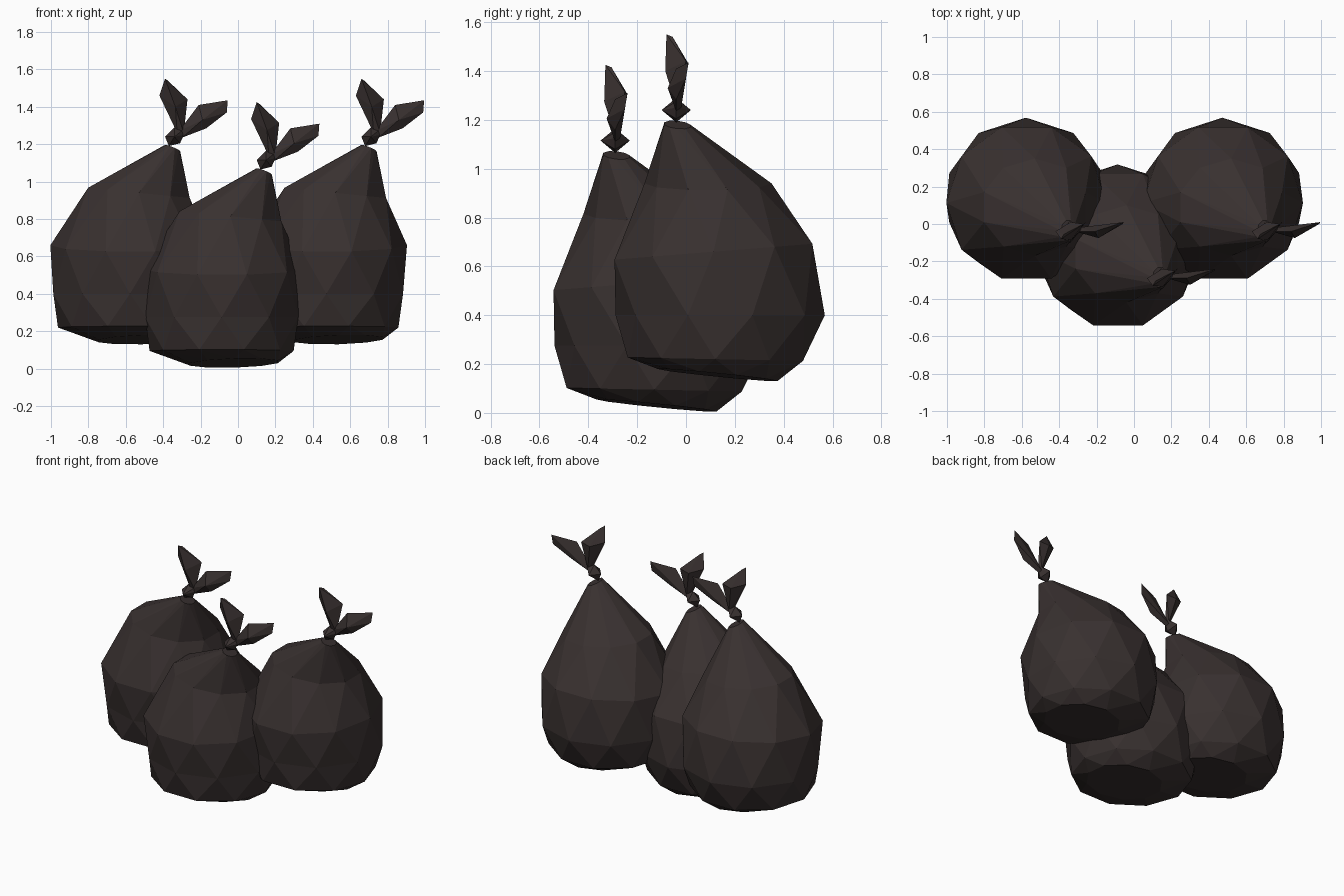
import bpy, bmesh, math
from mathutils import Vector

if "Cube" in bpy.data.objects:
    bpy.data.objects.remove(bpy.data.objects["Cube"])

mat = bpy.data.materials.new("dark bin liner")
mat.diffuse_color = (0.040, 0.030, 0.029, 1)
mat.use_nodes = True
mat.node_tree.nodes["Principled BSDF"].inputs["Base Color"].default_value = mat.diffuse_color

def finish(bm, name, off):
    bmesh.ops.recalc_face_normals(bm, faces=bm.faces)
    bmesh.ops.translate(bm, verts=bm.verts, vec=off)
    me = bpy.data.meshes.new(name)
    bm.to_mesh(me)
    bm.free()
    me.materials.append(mat)
    ob = bpy.data.objects.new(name, me)
    bpy.context.collection.objects.link(ob)

def hull(name, pts, off):
    bm = bmesh.new()
    for p in pts:
        bm.verts.new(p)
    r = bmesh.ops.convex_hull(bm, input=bm.verts)
    bmesh.ops.delete(bm, geom=[v for v in bm.verts if not v.link_faces], context='VERTS')
    finish(bm, name, off)

# sack cross-sections: z, x min, x max, y min, y max, tilt along x, tilt along y
RINGS = [
    (1.18, -0.39, -0.31, -0.09, 0.02, -0.4, -0.1),
    (0.94, -0.81, -0.25, -0.165, 0.345, -0.1, 0),
    (0.66, -0.995, -0.155, -0.305, 0.53, 0, 0.08),
    (0.40, -1.00, -0.155, -0.28, 0.56, 0, 0),
    (0.22, -0.955, -0.20, -0.25, 0.49, 0, -0.02),
    (0.155, -0.75, -0.27, -0.11, 0.37, 0.03, -0.10),
]
N = 10

def sack(name, off):
    bm = bmesh.new()
    rings = []
    for k, (z, x0, x1, y0, y1, tx, ty) in enumerate(RINGS):
        ring = []
        for i in range(N):
            a = 2 * math.pi * (i + 0.5 * (k % 2)) / N
            dx = math.cos(a) * (x1 - x0) / 2 * 1.02
            dy = math.sin(a) * (y1 - y0) / 2 * 1.02
            ring.append(bm.verts.new(((x0 + x1) / 2 + dx, (y0 + y1) / 2 + dy,
                                      z + dx * tx + dy * ty)))
        rings.append(ring)
    # triangle bands between rings turned by half a step
    for k in range(len(rings) - 1):
        a, b = rings[k], rings[k + 1]
        if k % 2:
            a, b = b, a
        for i in range(N):
            j = (i + 1) % N
            bm.faces.new((a[i], a[j], b[i]))
            bm.faces.new((b[i], a[j], b[j]))
    bm.faces.new(rings[0])
    bm.faces.new(rings[-1])
    finish(bm, name, off)

# knot and the two tied ends of each sack
KNOT = [(-0.37, -0.04, 1.19), (-0.31, -0.04, 1.205), (-0.39, -0.04, 1.24), (-0.29, -0.04, 1.25),
        (-0.34, -0.10, 1.24), (-0.34, 0.02, 1.24), (-0.34, -0.04, 1.29), (-0.29, -0.03, 1.28)]
TALL_END = [(-0.325, -0.04, 1.26), (-0.29, -0.04, 1.26), (-0.305, -0.02, 1.26),
            (-0.42, -0.04, 1.46), (-0.27, 0.0, 1.44), (-0.335, -0.085, 1.40),
            (-0.34, 0.01, 1.43), (-0.39, -0.08, 1.55), (-0.375, -0.055, 1.54)]
SIDE_END = [(-0.315, -0.04, 1.27), (-0.30, -0.04, 1.235), (-0.305, -0.02, 1.25),
            (-0.21, -0.04, 1.41), (-0.17, -0.04, 1.285), (-0.19, -0.075, 1.33),
            (-0.18, -0.01, 1.35), (-0.055, 0.01, 1.435), (-0.06, 0.0, 1.37)]

for place, off in (("left", (0, 0, 0)), ("right", (1.05, 0, 0)), ("front", (0.49, -0.25, -0.125))):
    off = Vector(off)
    sack(place + "_sack", off)
    hull(place + "_knot", KNOT, off)
    hull(place + "_tall_tied_end", TALL_END, off)
    hull(place + "_side_tied_end", SIDE_END, off)
